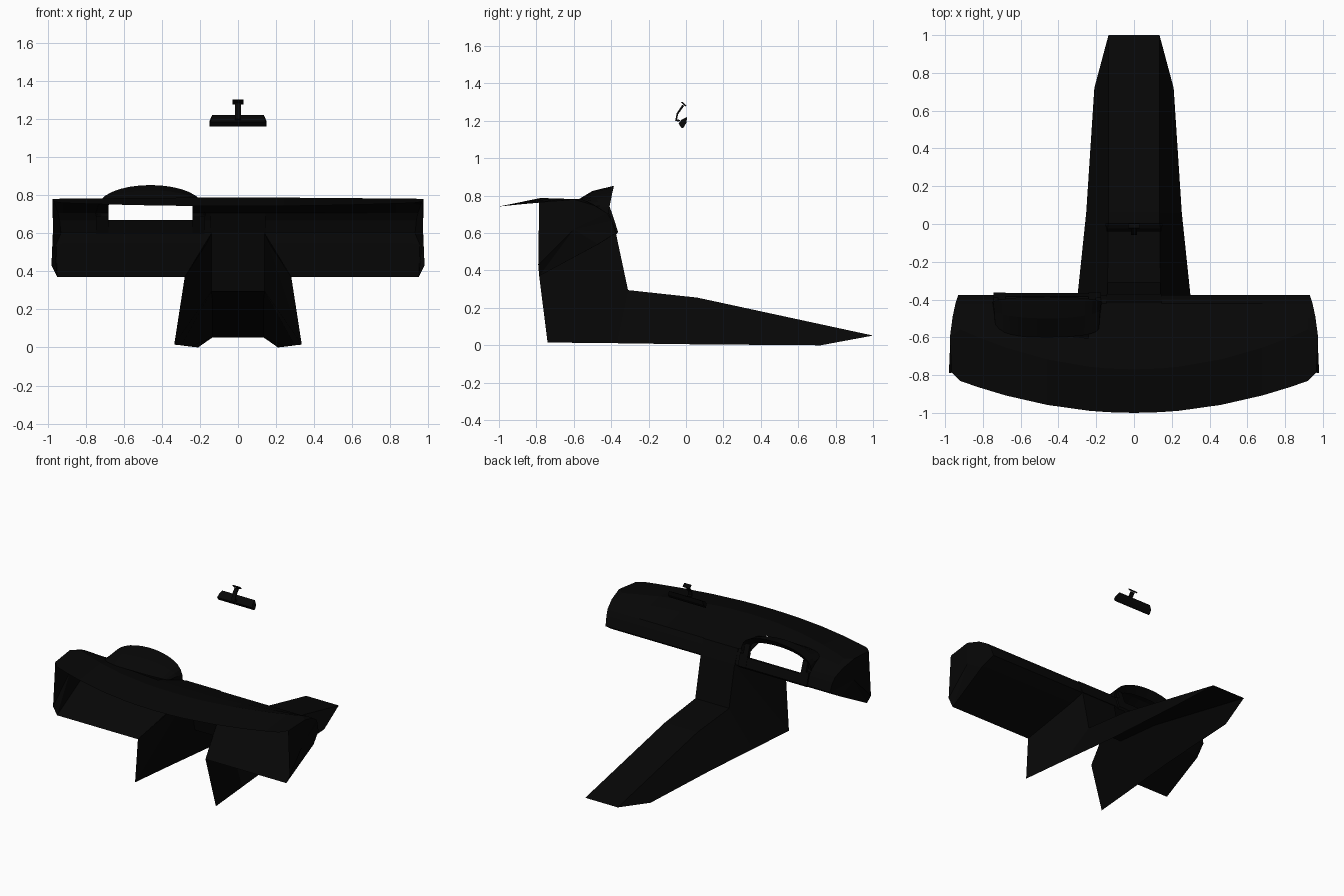
import bpy, bmesh, math

if "Cube" in bpy.data.objects:
    bpy.data.objects.remove(bpy.data.objects["Cube"])

mat = bpy.data.materials.new("black_plastic")
mat.diffuse_color = (0.002, 0.002, 0.002, 1)
mat.use_nodes = True
mat.node_tree.nodes["Principled BSDF"].inputs["Base Color"].default_value = mat.diffuse_color


def make(name, verts, faces):
    me = bpy.data.meshes.new(name)
    me.from_pydata(verts, [], faces)
    bm = bmesh.new()
    bm.from_mesh(me)
    bmesh.ops.remove_doubles(bm, verts=bm.verts, dist=1e-5)
    bmesh.ops.recalc_face_normals(bm, faces=bm.faces)
    bm.to_mesh(me)
    bm.free()
    me.materials.append(mat)
    ob = bpy.data.objects.new(name, me)
    bpy.context.collection.objects.link(ob)
    return ob


def loft(rows, skip=lambda i, j: False):
    """Quads between equal-length rows of points."""
    n = len(rows[0])
    verts = [p for r in rows for p in r]
    faces = [(i*n+j, i*n+j+1, (i+1)*n+j+1, (i+1)*n+j)
             for i in range(len(rows)-1) for j in range(n-1) if not skip(i, j)]
    return verts, faces


def prism(name, prof, x0, x1):
    """Closed (y, z) profile spanned between two x values."""
    n = len(prof)
    verts = [(x, y, z) for x in (x0, x1) for y, z in prof]
    faces = [(i, (i+1) % n, n+(i+1) % n, n+i) for i in range(n)]
    return make(name, verts, faces + [tuple(range(n)), tuple(range(n, 2*n))])


# dashboard shell: open at the front, cut for the instruments and tunnel
def section(x):
    a, s = abs(x), (-1 if x < 0 else 1)
    shift = max(0, 0.28 + (a-0.14)*0.6 - a) if a else 0
    lip, crest = -1 + 0.2*a*a, -0.77 + 0.25*a*a
    deck = crest + 0.45*(-0.42 - crest)
    return [(x, lip, 0.742 + 0.02*a*a), (x, crest, 0.789 - 0.008*a), (x, deck, 0.755),
            (x, -0.42, 0.705), (x, -0.397, 0.668), (x, -0.375, 0.6),
            (x + s*shift*0.18, -0.46, 0.545), (x + s*shift, -0.785, 0.37)]


end = [(.965, -.785, .765), (.975, -.6, .78), (.96, -.49, .748), (.945, -.42, .705),
       (.937, -.397, .668), (.93, -.375, .6), (.955, -.47, .54), (.95, -.785, .37)]
half = [0.14, 0.24, 0.46, 0.68, 0.83, 0.92]
xs = [-x for x in reversed(half)] + [0] + half
rows = [[(-x, y, z) for x, y, z in end]] + [section(x) for x in xs] + [end]


def skip(i, j):
    mid = sum(r[0][0] for r in rows[i:i+2]) / 2
    instruments = -0.68 < mid < -0.24 and j in (2, 3)
    return instruments or (abs(mid) < 0.14 and j >= 5)


verts, faces = loft(rows, skip)
for s in (-1, 1):                      # bulging end panels
    b = len(verts)
    cap = end + [(.98, -.79, .43)]
    c = (.972, -.6, .62)
    verts += [(s*x, y, z) for x, y, z in cap + [c]]
    faces += [(b+k, b+(k+1) % 9, b+9) for k in range(9)]
make("dashboard", verts, faces)

# instrument hood: rising arch with a turned-in lip
arcs = [[], [], [], []]
for k in range(17):
    t = math.pi*k/16
    c, s = math.cos(t), max(0, math.sin(t))
    arcs[0].append((-.46 - .28*c, -.48 - .12*s**.3, .725 + .04*s**.3))
    arcs[1].append((-.46 - .285*c, -.45 - .05*s, .71 + .115*s**.75))
    arcs[2].append((-.46 - .29*c, -.415 + .03*s, .69 + .163*s**.75))
    arcs[3].append((-.46 - .22*c, -.43, .745 + .055*s))
make("instrument_hood", *loft(arcs))

# surround of the instrument opening
low = [(-.425, .69), (-.39, .69), (-.363, .605), (-.375, .59)]
for side, x0, x1, p0, p1 in (("left", -.745, -.68, -.72, -.68), ("right", -.24, -.175, -.24, -.2)):
    prism(side + "_surround", low, x0, x1)
    prism(side + "_pillar", [(-.43, .76), (-.415, .76), (-.39, .69), (-.42, .69)], p0, p1)
prism("lower_surround", [(-.4, .67), (-.385, .67), (-.366, .605), (-.375, .59)], -.68, -.24)

# centre stack plate
prism("centre_stack", [(-.425, .705), (-.412, .705), (-.37, .6), (-.38, .6)], -.145, .145)

# tunnel: open shell running back from the dashboard
half_t = [(.335, -.74, .015), (.28, -.785, .37), (.14, -.375, .6), (.14, -.31, .295),
          (.135, .06, .255), (.135, 1, .052), (.21, .72, 0), (.253, .06, .005), (.298, -.37, .011)]
n = len(half_t)
verts = half_t + [(-x, y, z) for x, y, z in half_t]
side = [(0, 1, 2), (0, 2, 3, 8), (8, 3, 4, 7), (7, 4, 5, 6)]
faces = side + [tuple(i+n for i in f) for f in side]
faces += [(i, i+1, n+i+1, n+i) for i in (2, 3, 4)]
make("tunnel", verts, faces)

# rear-view mirror
loop = [(-.04, 1.185, .145), (-.025, 1.205, .14), (.006, 1.221, .135),
        (.002, 1.19, .15), (-.012, 1.165, .15), (-.022, 1.16, .148)]
verts = [(s*x, y, z) for s in (-1, 1) for y, z, x in loop]
m = len(loop)
make("mirror", verts, [(i, (i+1) % m, m+(i+1) % m, m+i) for i in range(m)]
     + [tuple(range(m)), tuple(range(m, 2*m))])
prism("mirror_stem", [(-.035, 1.195), (-.058, 1.2), (-.05, 1.24), (-.02, 1.285),
                      (-.01, 1.28), (-.042, 1.235), (-.048, 1.207), (-.03, 1.205)], -.015, .015)
prism("mirror_base", [(-.027, 1.298), (-.02, 1.302), (.002, 1.283), (-.004, 1.277)], -.028, .028)
